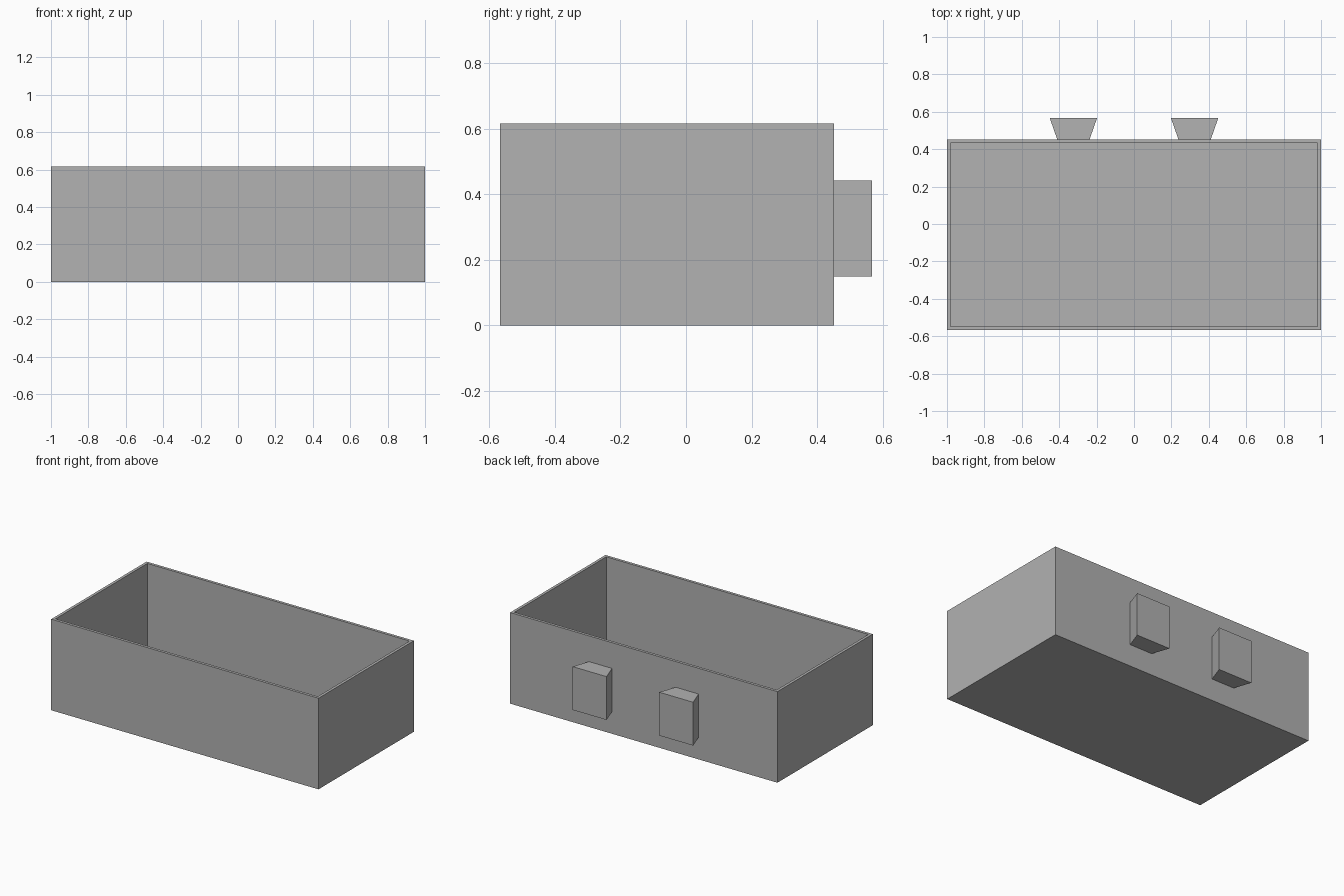
import bpy
import bmesh

cube = bpy.data.objects.get("Cube")
if cube:
    bpy.data.objects.remove(cube, do_unlink=True)

# Single flat grey
grey = bpy.data.materials.new("plain_grey")
grey.use_nodes = True
colour = (0.445, 0.445, 0.445, 1)
grey.diffuse_color = colour
grey.node_tree.nodes["Principled BSDF"].inputs["Base Color"].default_value = colour

FRONT, BACK, HEIGHT = -0.568, 0.451, 0.616
WALL = 0.027


def finish(name, bm):
    bmesh.ops.recalc_face_normals(bm, faces=bm.faces)
    mesh = bpy.data.meshes.new(name)
    bm.to_mesh(mesh)
    bm.free()
    mesh.materials.append(grey)
    obj = bpy.data.objects.new(name, mesh)
    bpy.context.collection.objects.link(obj)
    return obj


def prism(bm, outline, z0, z1):
    """Extrude a flat outline from z0 up to z1."""
    face = bm.faces.new([bm.verts.new((x, y, z0)) for x, y in outline])
    result = bmesh.ops.extrude_face_region(bm, geom=[face])
    verts = [v for v in result["geom"] if isinstance(v, bmesh.types.BMVert)]
    bmesh.ops.translate(bm, verts=verts, vec=(0, 0, z1 - z0))


# Open tray: solid block with the top inset and pushed down to the floor
bm = bmesh.new()
prism(bm, [(-1, FRONT), (1, FRONT), (1, BACK), (-1, BACK)], 0, HEIGHT)
bmesh.ops.recalc_face_normals(bm, faces=bm.faces)
top = max(bm.faces, key=lambda f: f.calc_center_median().z)
bmesh.ops.inset_region(bm, faces=[top], thickness=WALL)
result = bmesh.ops.extrude_face_region(bm, geom=[top])
floor = [v for v in result["geom"] if isinstance(v, bmesh.types.BMVert)]
bmesh.ops.translate(bm, verts=floor, vec=(0, 0, WALL - HEIGHT))
if top.is_valid:
    bmesh.ops.delete(bm, geom=[top], context="FACES_ONLY")
finish("tray", bm)

# Two dovetail mounting blocks on the back wall
for side, x in (("left", 0.324), ("right", -0.324)):
    bm = bmesh.new()
    near, far, end = 0.086, 0.127, 0.568
    prism(bm, [(x - near, BACK), (x + near, BACK), (x + far, end), (x - far, end)],
          0.149, 0.442)
    finish(side + "_dovetail_block", bm)
